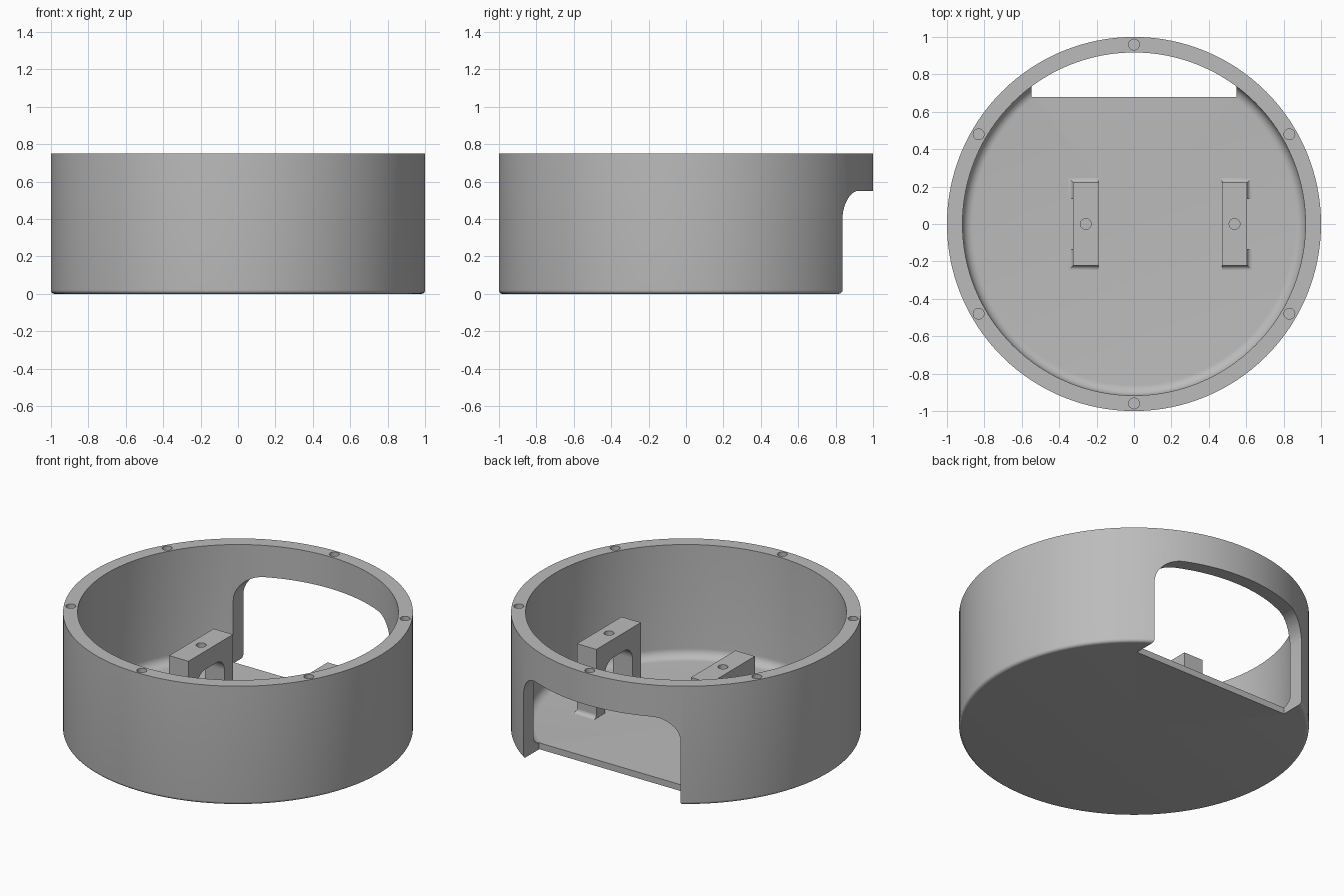
import bpy, bmesh
from math import sin, cos, pi, radians
from mathutils import Matrix, Vector

cube = bpy.data.objects.get("Cube")
if cube:
    bpy.data.objects.remove(cube, do_unlink=True)

grey = bpy.data.materials.new("matte grey")
grey.use_nodes = True
grey.diffuse_color = (0.5, 0.5, 0.5, 1)
grey.node_tree.nodes["Principled BSDF"].inputs["Base Color"].default_value = grey.diffuse_color

HEIGHT, FLOOR, R_OUT, R_IN = 0.75, 0.04, 1.0, 0.917
BRACKET_TOP, HALF_LEN, HALF_GAP = 0.475, 0.222, 0.137


def to_object(name, bm):
    bmesh.ops.recalc_face_normals(bm, faces=bm.faces)
    mesh = bpy.data.meshes.new(name)
    bm.to_mesh(mesh)
    bm.free()
    mesh.materials.append(grey)
    obj = bpy.data.objects.new(name, mesh)
    bpy.context.collection.objects.link(obj)
    return obj


def activate(obj):
    bpy.ops.object.select_all(action='DESELECT')
    obj.select_set(True)
    bpy.context.view_layer.objects.active = obj


def smooth(obj):
    activate(obj)
    bpy.ops.object.shade_smooth_by_angle(angle=radians(30))


def cut(obj, bm):
    cutter = to_object("cutter", bm)
    cutter.hide_render = True
    mod = obj.modifiers.new("cut", 'BOOLEAN')
    mod.operation, mod.solver, mod.object = 'DIFFERENCE', 'EXACT', cutter
    activate(obj)
    bpy.ops.object.modifier_apply(modifier=mod.name)
    bpy.data.objects.remove(cutter, do_unlink=True)


def arc(cx, cz, r, start, end, n=8):
    steps = [radians(start + (end - start) * i / n) for i in range(n + 1)]
    return [(cx + r * cos(a), cz + r * sin(a)) for a in steps]


def add_arch(bm, half, bottom, top, r, place, depth):
    """Prism with two rounded top corners; place maps (side, z) to 3D."""
    right = arc(half - r, top - r, r, 0, 90, 10)
    outline = [(half, bottom)] + right
    outline += [(-s, z) for s, z in reversed(outline)]
    face = bm.faces.new([bm.verts.new(place(s, z)) for s, z in outline])
    new = bmesh.ops.extrude_face_region(bm, geom=[face])["geom"]
    bmesh.ops.translate(bm, vec=depth, verts=[v for v in new if isinstance(v, bmesh.types.BMVert)])


def add_hole(bm, x, y, top, depth):
    bmesh.ops.create_cone(bm, cap_ends=True, segments=24, radius1=0.029, radius2=0.029,
                          depth=depth + 0.1, matrix=Matrix.Translation((x, y, top + 0.05 - depth / 2)))


# Round housing: one lathed profile with filleted bottom edges
profile = [(0, 0)] + arc(R_OUT - 0.02, 0.02, 0.02, -90, 0, 6)
profile += [(R_OUT, HEIGHT), (R_IN, HEIGHT)]
profile += arc(R_IN - 0.055, FLOOR + 0.055, 0.055, 0, -90) + [(0, FLOOR)]
bm = bmesh.new()
verts = [bm.verts.new((r, 0, z)) for r, z in profile]
edges = [bm.edges.new(pair) for pair in zip(verts, verts[1:])]
bmesh.ops.spin(bm, geom=verts + edges, axis=(0, 0, 1), cent=(0, 0, 0), angle=2 * pi, steps=128)
bmesh.ops.remove_doubles(bm, verts=bm.verts, dist=0.0001)
housing = to_object("housing", bm)

# Rear opening and rim screw holes
bm = bmesh.new()
add_arch(bm, 0.548, -0.2, 0.55, 0.15, lambda s, z: (s, 0.68, z), Vector((0, 0.6, 0)))
for i in range(6):
    a = radians(30 + 60 * i)
    add_hole(bm, 0.959 * cos(a), 0.959 * sin(a), HEIGHT, 0.12)
cut(housing, bm)
smooth(housing)

# Two arched brackets with flared feet on their outer sides
for side, inner, outer in (("right", -0.19, -0.325), ("left", 0.47, 0.605)):
    mid, width = (inner + outer) / 2, abs(outer - inner)
    low = FLOOR - 0.01
    bm = bmesh.new()
    bmesh.ops.create_cube(bm, size=1)
    bmesh.ops.scale(bm, vec=(width, 2 * HALF_LEN, BRACKET_TOP - low), verts=bm.verts)
    bmesh.ops.translate(bm, vec=(mid, 0, (BRACKET_TOP + low) / 2), verts=bm.verts)
    bracket = to_object(side + "_bracket", bm)

    bm = bmesh.new()
    add_arch(bm, HALF_GAP, -0.1, 0.36, 0.08, lambda s, z: (mid - 0.2, s, z), Vector((0.4, 0, 0)))
    cut(bracket, bm)
    bm = bmesh.new()
    add_hole(bm, mid, 0, BRACKET_TOP, 0.09)
    cut(bracket, bm)
    smooth(bracket)

    out = 1 if outer > inner else -1
    for end, y_sign in (("front", -1), ("back", 1)):
        bm = bmesh.new()
        rings = []
        for flare, z in arc(0.025, FLOOR + 0.025, 0.025, 270, 180, 6):
            x, y = outer + out * flare, y_sign * (HALF_LEN + flare)
            gap = y_sign * HALF_GAP
            rings.append([bm.verts.new(p) for p in
                          ((inner, gap, z), (x, gap, z), (x, y, z), (inner, y, z))])
        for a, b in zip(rings, rings[1:]):
            for i in range(4):
                j = (i + 1) % 4
                bm.faces.new((a[i], a[j], b[j], b[i]))
        bm.faces.new(rings[0])
        bm.faces.new(rings[-1])
        smooth(to_object(f"{side}_bracket_{end}_foot", bm))
